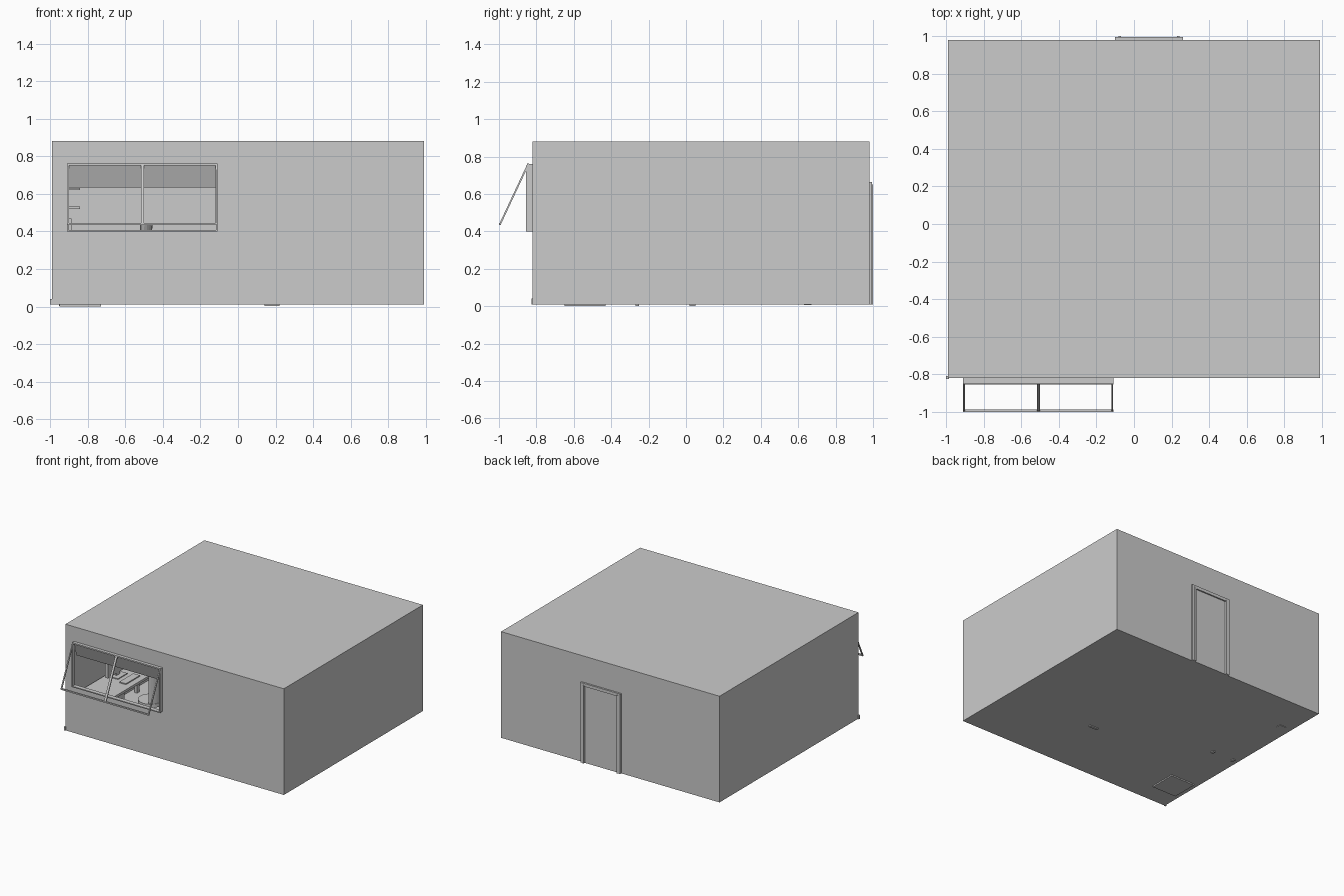
import bpy, bmesh, math
from mathutils import Vector

if "Cube" in bpy.data.objects:
    bpy.data.objects.remove(bpy.data.objects["Cube"])


def mesh(name, verts, faces):
    me = bpy.data.meshes.new(name)
    me.from_pydata(verts, [], faces)
    ob = bpy.data.objects.new(name, me)
    bpy.context.collection.objects.link(ob)
    return ob


def box(name, x0, x1, y0, y1, z0, z1):
    v = [(x, y, z) for x in (x0, x1) for y in (y0, y1) for z in (z0, z1)]
    f = [(0, 1, 3, 2), (4, 6, 7, 5), (0, 4, 5, 1), (2, 3, 7, 6), (0, 2, 6, 4), (1, 5, 7, 3)]
    return mesh(name, v, f)


def bar(name, a, b, w):
    """Square bar between two points."""
    a, b = Vector(a), Vector(b)
    bpy.ops.mesh.primitive_cube_add(size=1, location=(a + b) / 2)
    ob = bpy.context.object
    ob.name = name
    ob.scale = (w, w, (b - a).length)
    ob.rotation_euler = (b - a).to_track_quat('Z', 'X').to_euler()
    return ob


def cyl(name, x, y, z0, z1, r, n=20):
    bpy.ops.mesh.primitive_cylinder_add(vertices=n, radius=r, depth=z1 - z0, location=(x, y, (z0 + z1) / 2))
    bpy.context.object.name = name
    bpy.ops.object.shade_smooth_by_angle()
    return bpy.context.object


# Room shell: thin walls, front wall built around the window opening
X0, X1, Y0, Y1, Z0, Z1 = -0.99, 0.99, -0.82, 0.98, 0.01, 0.88
WX0, WX1, WZ0, WZ1 = -0.91, -0.11, 0.40, 0.76
room = box("room_shell", X0, X1, Y0, Y1, Z0, Z1)
bm = bmesh.new()
bm.from_mesh(room.data)
bm.faces.ensure_lookup_table()
bmesh.ops.delete(bm, geom=[bm.faces[2]], context='FACES_ONLY')
outer = [bm.verts.new((x, Y0, z)) for x, z in ((X0, Z0), (X1, Z0), (X1, Z1), (X0, Z1))]
inner = [bm.verts.new((x, Y0, z)) for x, z in ((WX0, WZ0), (WX1, WZ0), (WX1, WZ1), (WX0, WZ1))]
for i in range(4):
    j = (i + 1) % 4
    bm.faces.new((outer[i], outer[j], inner[j], inner[i]))
bmesh.ops.remove_doubles(bm, verts=bm.verts, dist=1e-5)
bmesh.ops.recalc_face_normals(bm, faces=bm.faces)
bm.to_mesh(room.data)
bm.free()

# Fixed window frame
t = 0.008
box("window_sill", WX0, WX1, -0.855, Y0, WZ0, WZ0 + t)
box("window_head", WX0, WX1, -0.845, Y0, WZ1 - t, WZ1)
for n, x in (("left", WX0), ("right", WX1 - t)):
    box("window_jamb_" + n, x, x + t, -0.855, Y0, WZ0, WZ1 - t)

# Blind hanging inside the top of the window
mesh("window_blind", [(WX0, -0.835, 0.755), (WX1, -0.835, 0.755), (WX1, -0.79, 0.635), (WX0, -0.79, 0.635)],
     [(0, 1, 2, 3)])

# Awning sash, hinged at the top and swung outward
top, low = (-0.845, 0.757), (-0.994, 0.439)
for n, (y, z) in (("top", top), ("bottom", low)):
    bar("sash_rail_" + n, (WX0, y, z), (WX1, y, z), 0.011)
for n, x in (("left", WX0 + 0.005), ("middle_a", -0.513), ("middle_b", -0.504), ("right", WX1 - 0.005)):
    bar("sash_stile_" + n, (x, *top), (x, *low), 0.009)

# Door with stepped frame on the back wall
for n, x in (("left", 0.235), ("right", -0.10)):
    box("door_trim_" + n, x, x + 0.025, Y1, 0.995, Z0, 0.665)
    xi = x - 0.007 if x > 0 else x + 0.018
    box("door_stop_" + n, xi, xi + 0.014, Y1, 1.0, Z0, 0.65)
box("door_trim_top", -0.10, 0.26, Y1, 0.995, 0.64, 0.665)
box("door_panel", -0.075, 0.235, Y1, 0.984, Z0, 0.64)

# Small block at the outer front corner
box("corner_block", -1.0, -0.985, -0.825, -0.81, 0.01, 0.04)

# Desk with drawer pedestal and legs
box("desk_top", -0.97, -0.70, -0.68, 0.08, 0.26, 0.28)
box("drawer_pedestal", -0.95, -0.73, -0.65, -0.43, 0.0, 0.26)
for i in range(3):
    z = 0.03 + i * 0.075
    box(f"drawer_front_{i}", -0.73, -0.722, -0.64, -0.44, z, z + 0.068)
for n, x in (("back", -0.94), ("front", -0.746)):
    box("desk_leg_" + n, x - 0.012, x + 0.012, 0.02, 0.05, 0.002, 0.26)

# Monitor and keyboard
box("monitor_screen", -0.91, -0.885, -0.42, -0.14, 0.31, 0.47)
box("monitor_stand", -0.905, -0.89, -0.30, -0.26, 0.28, 0.35)
box("monitor_foot", -0.93, -0.85, -0.34, -0.22, 0.28, 0.287)
box("keyboard", -0.81, -0.75, -0.38, -0.20, 0.28, 0.288)
cyl("pencil_cup", -0.82, -0.06, 0.28, 0.33, 0.018)

# Shelves on the left wall
for i, z in enumerate((0.52, 0.62)):
    box(f"wall_shelf_{i}", -0.985, -0.84, 0.30, 0.75, z, z + 0.012)

# Desk chair with curved back and star base
cx, cy = -0.56, -0.33
cyl("chair_seat", cx, cy, 0.165, 0.195, 0.095, 24)
cyl("chair_post", cx, cy, 0.03, 0.17, 0.013)
for i in range(5):
    a = math.tau * i / 5
    px, py = cx + 0.085 * math.cos(a), cy + 0.085 * math.sin(a)
    bar(f"chair_base_arm_{i}", (cx, cy, 0.04), (px, py, 0.03), 0.014)
    cyl(f"chair_caster_{i}", px, py, 0.011, 0.03, 0.01, 10)
angles = [math.radians(-65 + 130 * i / 12) for i in range(13)]
verts = [(cx + r * math.cos(a), cy + r * math.sin(a), z)
         for r, z in ((0.09, 0.19), (0.105, 0.44)) for a in angles]
back = mesh("chair_back", verts, [(i, i + 1, i + 14, i + 13) for i in range(12)])
back.modifiers.new("thickness", 'SOLIDIFY').thickness = 0.012

# Floor pads showing below the room
box("floor_pad_centre", 0.14, 0.22, -0.27, -0.25, 0.002, 0.02)
box("floor_pad_back", -0.93, -0.87, 0.63, 0.67, 0.006, 0.02)
